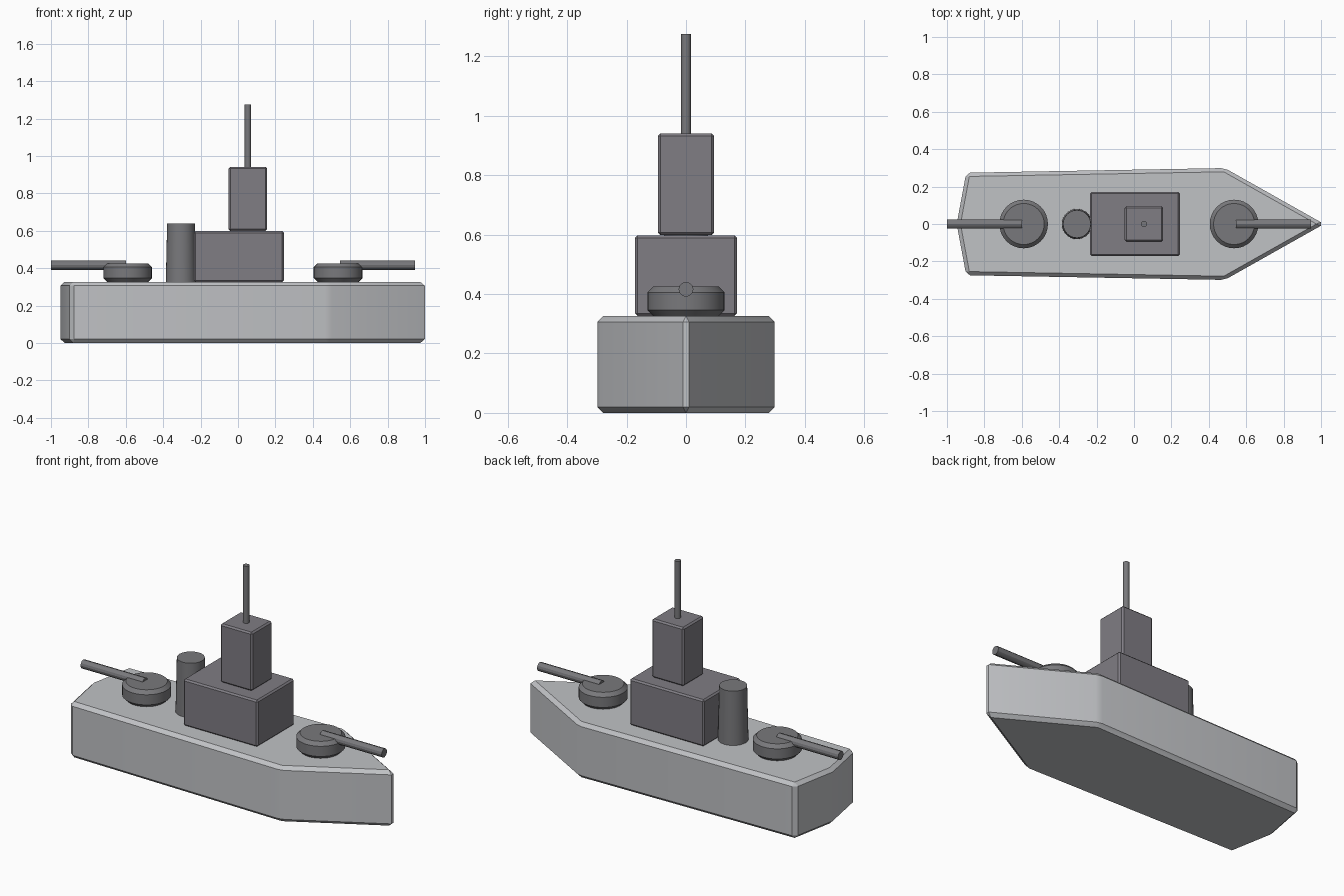
import bpy
import bmesh
import math

if "Cube" in bpy.data.objects:
    bpy.data.objects.remove(bpy.data.objects["Cube"], do_unlink=True)


def make_material(name, colour):
    mat = bpy.data.materials.new(name)
    mat.use_nodes = True
    mat.diffuse_color = colour
    mat.node_tree.nodes["Principled BSDF"].inputs["Base Color"].default_value = colour
    return mat


HULL = make_material("light grey hull", (0.53, 0.54, 0.56, 1))
HOUSE = make_material("dark grey superstructure", (0.215, 0.205, 0.23, 1))
METAL = make_material("gunmetal fittings", (0.19, 0.19, 0.2, 1))


def finish(obj, name, mat, bevel=0):
    """Name, colour, chamfer and shade one part."""
    obj.name = obj.data.name = name
    obj.data.materials.clear()
    obj.data.materials.append(mat)
    bpy.ops.object.select_all(action="DESELECT")
    obj.select_set(True)
    bpy.context.view_layer.objects.active = obj
    if bevel:
        mod = obj.modifiers.new("chamfer", "BEVEL")
        mod.width = bevel
        mod.segments = 1
        mod.limit_method = "ANGLE"
        mod.angle_limit = math.radians(30)
        bpy.ops.object.modifier_apply(modifier=mod.name)
    bpy.ops.object.shade_smooth_by_angle(angle=math.radians(30))
    return obj


def box(name, centre, size, mat, bevel):
    bpy.ops.mesh.primitive_cube_add(size=1, location=centre)
    obj = bpy.context.object
    obj.scale = size
    bpy.ops.object.transform_apply(location=False, rotation=False, scale=True)
    return finish(obj, name, mat, bevel)


def cylinder(name, centre, bottom, top, depth, mat, sides=32, tilt=0, bevel=0):
    bpy.ops.mesh.primitive_cone_add(vertices=sides, radius1=bottom, radius2=top,
                                    depth=depth, location=centre, rotation=(0, tilt, 0))
    return finish(bpy.context.object, name, mat, bevel)


# Hull: plan outline extruded upwards, with chamfered rim and keel edges
outline = [(-0.948, 0), (-0.897, -0.274), (0.485, -0.299), (1.016, 0),
           (0.485, 0.299), (-0.897, 0.274)]
bm = bmesh.new()
base = bm.faces.new([bm.verts.new((x, y, 0.003)) for x, y in outline])
top = bmesh.ops.extrude_face_region(bm, geom=[base])["geom"]
bmesh.ops.translate(bm, vec=(0, 0, 0.323),
                    verts=[v for v in top if isinstance(v, bmesh.types.BMVert)])
bmesh.ops.translate(bm, vec=(0, 0, -0.003), verts=[v for v in bm.verts if v.co.z < 0.1])
bmesh.ops.recalc_face_normals(bm, faces=bm.faces)
mesh = bpy.data.meshes.new("hull")
bm.to_mesh(mesh)
bm.free()
hull = bpy.data.objects.new("hull", mesh)
bpy.context.collection.objects.link(hull)
finish(hull, "hull", HULL, 0.02)

# Superstructure, bridge tower and mast
box("superstructure", (0.005, 0, 0.462), (0.48, 0.344, 0.272), HOUSE, 0.009)
box("bridge_tower", (0.053, 0, 0.77), (0.206, 0.19, 0.342), HOUSE, 0.009)
cylinder("mast", (0.053, 0, 1.09), 0.017, 0.017, 0.37, METAL, 12)

# Funnel
cylinder("funnel", (-0.305, 0, 0.48), 0.081, 0.074, 0.32, METAL)

# Gun turrets with barrels pointing outboard fore and aft
for label, x, barrel_x in (("bow", 0.535, 0.745), ("stern", -0.59, -0.8)):
    cylinder(label + "_turret", (x, 0, 0.376), 0.13, 0.13, 0.099, METAL, bevel=0.02)
    cylinder(label + "_gun_barrel", (barrel_x, 0, 0.416), 0.025, 0.025, 0.4, METAL,
             12, tilt=math.pi / 2)
